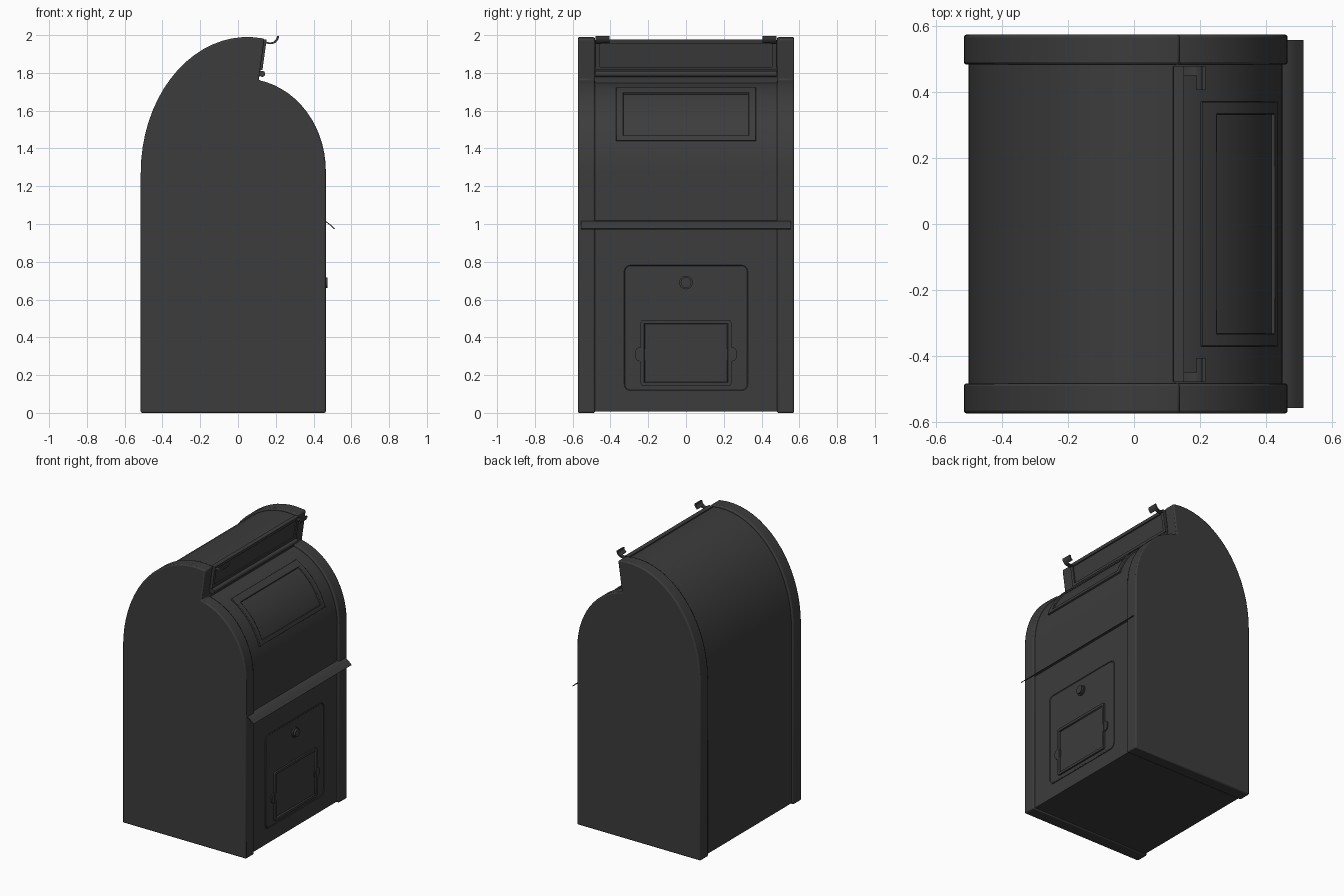
import bpy, bmesh
from math import sin, cos, pi, radians
from mathutils import Vector

cube = bpy.data.objects.get("Cube")
if cube:
    bpy.data.objects.remove(cube)

paint = bpy.data.materials.new("dark_grey_paint")
paint.use_nodes = True
GREY = (0.045, 0.045, 0.045, 1)
paint.diffuse_color = GREY
paint.node_tree.nodes["Principled BSDF"].inputs["Base Color"].default_value = GREY


def finish(name, bm, bevel=0.0, angle=35):
    bmesh.ops.recalc_face_normals(bm, faces=bm.faces)
    mesh = bpy.data.meshes.new(name)
    bm.to_mesh(mesh)
    bm.free()
    obj = bpy.data.objects.new(name, mesh)
    bpy.context.collection.objects.link(obj)
    mesh.materials.append(paint)
    if bevel:
        mod = obj.modifiers.new("rounded_edges", "BEVEL")
        mod.width, mod.segments, mod.angle_limit = bevel, 2, radians(40)
    bpy.ops.object.select_all(action="DESELECT")
    obj.select_set(True)
    bpy.context.view_layer.objects.active = obj
    bpy.ops.object.shade_smooth_by_angle(angle=radians(angle))
    return obj


def prism(name, points, y0, y1, bevel=0.0):
    """Extrude an x-z outline along y."""
    bm = bmesh.new()
    face = bm.faces.new([bm.verts.new((x, y0, z)) for x, z in points])
    out = bmesh.ops.extrude_face_region(bm, geom=[face])
    moved = [v for v in out["geom"] if isinstance(v, bmesh.types.BMVert)]
    bmesh.ops.translate(bm, verts=moved, vec=(0, y1 - y0, 0))
    return finish(name, bm, bevel)


def arc(cx, cz, a, b, t0, t1, n):
    return [(cx + a * cos(radians(t0 + (t1 - t0) * i / n)),
             cz + b * sin(radians(t0 + (t1 - t0) * i / n))) for i in range(n + 1)]


def front_arc(inset, t0, t1, n=14):
    return arc(0.03, 1.28, 0.435 - inset, 0.49 - inset, t0, t1, n)


def shell(inset, bottom):
    """Mailbox outline: curved front, step for the hatch, domed back."""
    front, back = 0.465 - inset, inset - 0.515
    return ([(back, bottom), (front, bottom)] + front_arc(inset, 0, 79.5)
            + [(0.14 - inset, 1.98 - inset)]
            + arc(0.05, 1.27, 0.565 - inset, 0.72 - inset, 82, 180, 18))


def ribbon(name, path, thick, y0, y1):
    """Thin sheet following an x-z path."""
    pts = [Vector(p) for p in path]
    off = []
    for i, p in enumerate(pts):
        d = (pts[min(i + 1, len(pts) - 1)] - pts[max(i - 1, 0)]).normalized()
        off.append(p + Vector((-d.y, d.x)) * thick)
    return prism(name, [tuple(p) for p in pts + off[::-1]], y0, y1)


def plate(name, yc, zc, w, h, r, x0, x1, rim=0.0, sink=0.0, slope=0.004):
    """Rounded plate on the front wall, with an optional sunken middle."""
    bm = bmesh.new()
    verts = []
    for q, (sy, sz) in enumerate(((1, 1), (-1, 1), (-1, -1), (1, -1))):
        for i in range(5):
            t = (q + i / 4) * pi / 2
            verts.append(bm.verts.new((x0, yc + sy * (w / 2 - r) + r * cos(t),
                                       zc + sz * (h / 2 - r) + r * sin(t))))
    face = bm.faces.new(verts)
    out = bmesh.ops.extrude_face_region(bm, geom=[face])
    top = [f for f in out["geom"] if isinstance(f, bmesh.types.BMFace)]
    bmesh.ops.translate(bm, verts=top[0].verts[:], vec=(x1 - x0, 0, 0))
    if rim:
        bmesh.ops.inset_region(bm, faces=top, thickness=rim)
        bmesh.ops.inset_region(bm, faces=top, thickness=slope)
        bmesh.ops.translate(bm, verts=top[0].verts[:], vec=(-sink, 0, 0))
    return finish(name, bm)


def rod(name, centre, radius, length, axis):
    bm = bmesh.new()
    bmesh.ops.create_cone(bm, cap_ends=True, segments=20, radius1=radius,
                          radius2=radius, depth=length)
    turn = Vector((0, 0, 1)).rotation_difference(Vector(axis)).to_matrix()
    bmesh.ops.rotate(bm, verts=bm.verts, matrix=turn)
    bmesh.ops.translate(bm, verts=bm.verts, vec=centre)
    return finish(name, bm)


# Main body and the two thicker side panels
prism("body", shell(0.015, 0.008), -0.49, 0.49)
for side, s in (("left", 1), ("right", -1)):
    prism(side + "_side_panel", shell(0, 0), *sorted((s * 0.482, s * 0.573)), bevel=0.008)

# Hatch: sloped door with a raised border and a hinge rod
def hatch_strip(name, z0, z1, y0, y1, out):
    def at(z, d):
        return (0.11 + (z - 1.76) * 0.136 + d, z)
    prism(name, [at(z0, -0.02), at(z0, out), at(z1, out), at(z1, -0.02)], y0, y1)

hatch_strip("hatch_door", 1.78, 1.972, -0.478, 0.478, 0.003)
hatch_strip("hatch_top_border", 1.955, 1.976, -0.478, 0.478, 0.012)
hatch_strip("hatch_bottom_border", 1.815, 1.832, -0.478, 0.478, 0.012)
for side, s in (("left", 1), ("right", -1)):
    hatch_strip(side + "_hatch_border", 1.815, 1.976, *sorted((s * 0.455, s * 0.478)), 0.012)
rod("hatch_hinge", (0.128, 0, 1.795), 0.016, 0.956, (0, 1, 0))

# Curled handle hooks at both ends of the hatch
curl = [(0.125, 1.962), (0.16, 1.953)] + arc(0.175, 1.995, 0.042, 0.042, -85, 0, 7)
for side, s in (("left", 1), ("right", -1)):
    ribbon(side + "_hook_arm", curl, 0.009, *sorted((s * 0.45, s * 0.478)))
    ribbon(side + "_hook_tip", curl[4:], 0.011, *sorted((s * 0.405, s * 0.478)))

# Raised label frame following the curved front
def curved_slab(name, t0, t1, y0, y1):
    prism(name, front_arc(0.02, t0, t1) + front_arc(0.004, t0, t1)[::-1], y0, y1, bevel=0.003)

curved_slab("label_frame_top", 59, 66, -0.37, 0.37)
curved_slab("label_frame_bottom", 19.5, 23, -0.37, 0.37)
for side, s in (("left", 1), ("right", -1)):
    curved_slab(side + "_label_frame", 19.5, 66, *sorted((s * 0.332, s * 0.37)))

# Drip ledge between upper front and collection door
ribbon("drip_ledge", [(0.44, 1.015), (0.465, 1.01), (0.485, 0.995), (0.51, 0.972)],
       0.005, -0.556, 0.556)

# Collection door, lock, and card holder with side ears
plate("collection_door", 0, 0.45, 0.67, 0.68, 0.04, 0.44, 0.455, 0.008, 0.004)
for side, s in (("left", 1), ("right", -1)):
    plate(side + "_holder_ear", s * 0.24, 0.31, 0.06, 0.075, 0.028, 0.44, 0.459)
plate("card_holder", 0, 0.317, 0.48, 0.35, 0.015, 0.44, 0.463, 0.018, 0.009)
rod("lock_collar", (0.455, 0, 0.69), 0.036, 0.012, (1, 0, 0))
rod("lock_knob", (0.462, 0, 0.69), 0.028, 0.026, (1, 0, 0))
